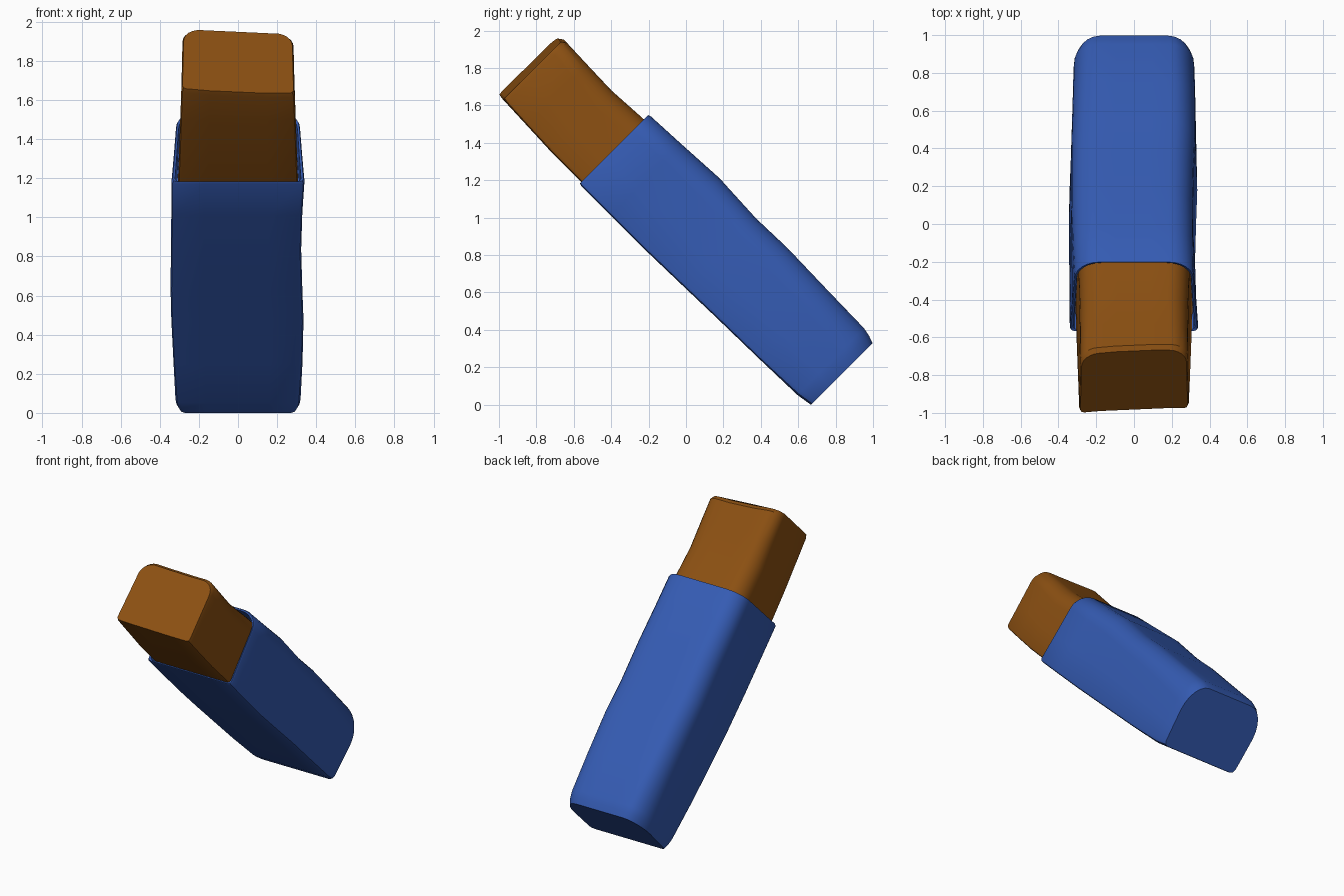
import bpy, bmesh, math

S = math.sqrt(0.5)


def place(x, u, v):
    # The body leans 45 degrees: u runs along it, v across it
    return (x, (v - u) * S, (u + v) * S)


def ring(u, dx, w_lo, w_hi, v_lo, v_hi, cx, cv, r=0.02, tilt=0.0):
    # Flat lower side with tight corners, upper side with broad round corners
    half = [(w_lo * 0.5, v_lo), (w_lo - r, v_lo), (w_lo - r * 0.3, v_lo + r * 0.3),
            (w_lo, v_lo + r), ((w_lo + w_hi) / 2, (v_lo + v_hi - cv) / 2)]
    for i in range(7):
        a = math.radians(15 * i)
        half.append((w_hi - cx + cx * math.cos(a), v_hi - cv + cv * math.sin(a)))
    half.append(((w_hi - cx) * 0.5, v_hi))
    pts = half + [(-x, v) for x, v in reversed(half)]
    return [place(x + dx, u + tilt * max(0, -x / w_lo), v) for x, v in pts]


def loft(name, rings, color):
    bm = bmesh.new()
    loops = [[bm.verts.new(p) for p in r] for r in rings]
    n = len(loops[0])
    for a, b in zip(loops, loops[1:]):
        for i in range(n):
            j = (i + 1) % n
            bm.faces.new((a[i], a[j], b[j], b[i]))
    bm.faces.new(loops[0][::-1])
    bm.faces.new(loops[-1])
    bmesh.ops.recalc_face_normals(bm, faces=bm.faces)
    mesh = bpy.data.meshes.new(name)
    bm.to_mesh(mesh)
    bm.free()
    obj = bpy.data.objects.new(name, mesh)
    bpy.context.collection.objects.link(obj)
    mat = bpy.data.materials.new(name + "_color")
    mat.diffuse_color = color
    mesh.materials.append(mat)
    bpy.ops.object.select_all(action='DESELECT')
    obj.select_set(True)
    bpy.context.view_layer.objects.active = obj
    bpy.ops.object.shade_smooth_by_angle(angle=math.radians(35))
    return obj


# Blue sleeve: closed bottom, slightly wavy walls, thin rim turning inside
loft("sleeve", [
    ring(-0.472, 0, 0.30, 0.31, 0.472, 0.938, 0.13, 0.20, 0.03),
    ring(-0.43, 0, 0.315, 0.318, 0.465, 0.953, 0.13, 0.19, 0.03),
    ring(-0.385, 0, 0.32, 0.32, 0.458, 0.962, 0.13, 0.18, 0.03),
    ring(-0.10, 0, 0.33, 0.325, 0.450, 0.968, 0.13, 0.16),
    ring(0.21, -0.003, 0.338, 0.328, 0.444, 0.976, 0.13, 0.15),
    ring(0.44, -0.008, 0.337, 0.325, 0.438, 0.969, 0.13, 0.14),
    ring(0.73, -0.010, 0.333, 0.322, 0.431, 0.983, 0.13, 0.14),
    ring(1.00, -0.006, 0.335, 0.320, 0.430, 0.968, 0.13, 0.13),
    ring(1.225, 0, 0.340, 0.317, 0.431, 0.957, 0.13, 0.12),
    ring(1.237, 0, 0.334, 0.313, 0.435, 0.952, 0.13, 0.12),
    ring(1.232, 0, 0.322, 0.304, 0.443, 0.942, 0.13, 0.12),
    ring(1.08, 0, 0.318, 0.302, 0.446, 0.940, 0.13, 0.12),
], (0.035, 0.105, 0.45, 1))

# Brown block sliding out of the sleeve, with a slightly uneven end
loft("inner_block", [
    ring(1.07, 0, 0.310, 0.296, 0.448, 0.925, 0.11, 0.12),
    ring(1.25, 0, 0.306, 0.292, 0.446, 0.919, 0.11, 0.12),
    ring(1.47, 0, 0.300, 0.288, 0.446, 0.906, 0.11, 0.12),
    ring(1.66, 0, 0.295, 0.286, 0.454, 0.912, 0.10, 0.10),
    ring(1.82, 0, 0.290, 0.284, 0.462, 0.918, 0.09, 0.09, 0.02, 0.035),
    ring(1.845, 0, 0.284, 0.278, 0.467, 0.900, 0.09, 0.09, 0.02, 0.035),
], (0.26, 0.08, 0.006, 1))
